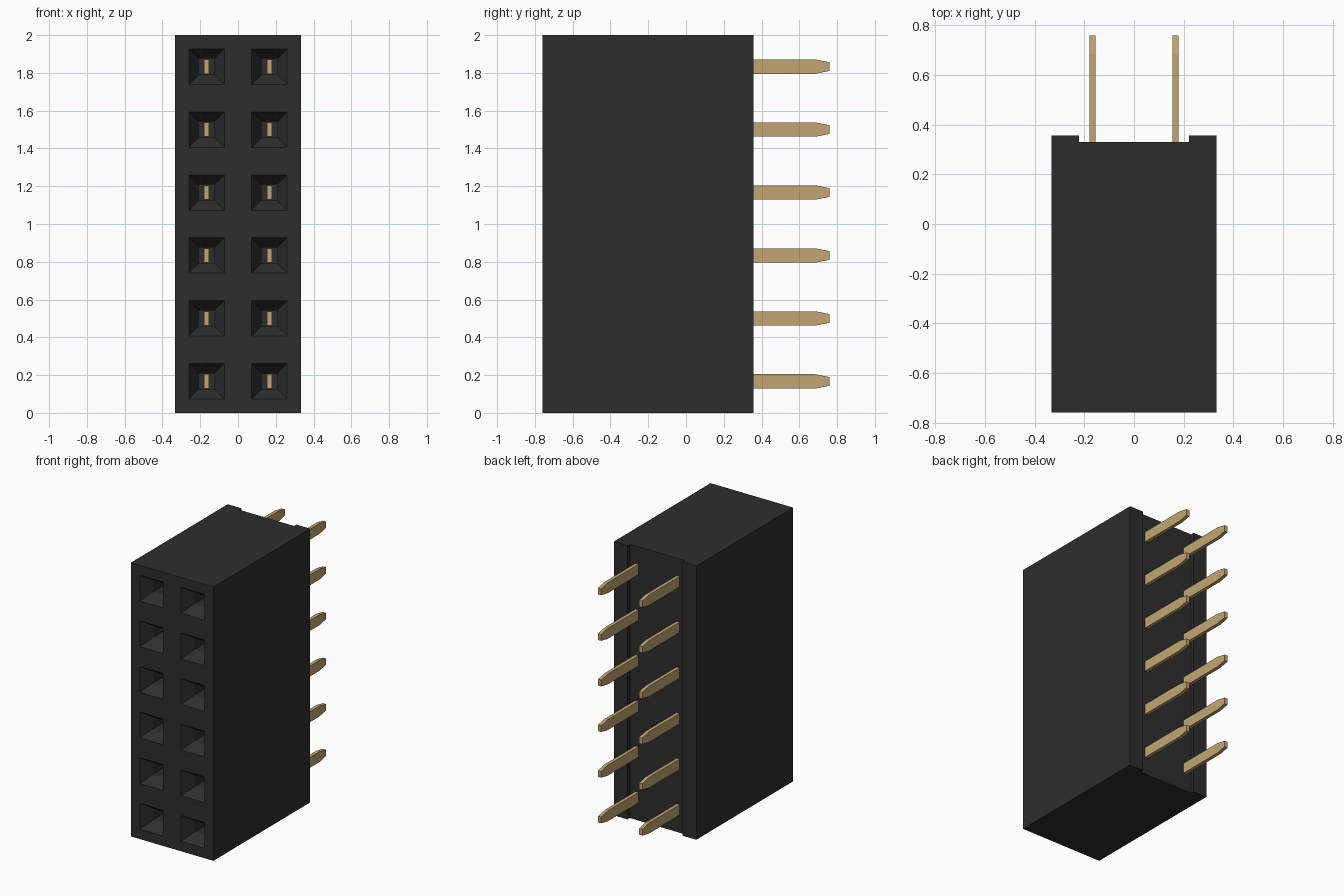
import bpy
import bmesh

if "Cube" in bpy.data.objects:
    bpy.data.objects.remove(bpy.data.objects["Cube"])

ROWS = 6
PITCH = 2 / ROWS
FRONT, BACK, RECESS = -0.76, 0.357, 0.33
HALF = PITCH


def material(name, color):
    mat = bpy.data.materials.new(name)
    mat.use_nodes = True
    mat.diffuse_color = color
    mat.node_tree.nodes["Principled BSDF"].inputs["Base Color"].default_value = color
    return mat


def make_object(name, bm, mat):
    bmesh.ops.recalc_face_normals(bm, faces=bm.faces[:])
    mesh = bpy.data.meshes.new(name)
    bm.to_mesh(mesh)
    bm.free()
    mesh.materials.append(mat)
    obj = bpy.data.objects.new(name, mesh)
    bpy.context.collection.objects.link(obj)
    return obj


def prism(bm, points, offset):
    """Extrude a closed outline by an offset vector."""
    face = bm.faces.new([bm.verts.new(p) for p in points])
    ext = bmesh.ops.extrude_face_region(bm, geom=[face])
    verts = [g for g in ext["geom"] if isinstance(g, bmesh.types.BMVert)]
    bmesh.ops.translate(bm, verts=verts, vec=offset)


def socket(bm, x, z):
    """Square funnel leading into a straight shaft."""
    rings = []
    for y, r in ((FRONT - 0.04, 0.12), (FRONT + 0.08, 0.042), (-0.1, 0.042)):
        rings.append([bm.verts.new((x + sx * r, y, z + sz * r))
                      for sx, sz in ((-1, -1), (1, -1), (1, 1), (-1, 1))])
    bm.faces.new(rings[0])
    bm.faces.new(rings[-1])
    for a, b in zip(rings, rings[1:]):
        for i in range(4):
            j = (i + 1) % 4
            bm.faces.new((a[i], a[j], b[j], b[i]))


black = material("black plastic", (0.027, 0.027, 0.027, 1))
gold = material("gold metal", (0.54, 0.38, 0.17, 1))
positions = [(side * PITCH / 2, (row + 0.5) * PITCH)
             for side in (-1, 1) for row in range(ROWS)]

# Housing with a shallow channel down its back
bm = bmesh.new()
lip = 0.222
outline = [(-HALF, FRONT), (HALF, FRONT), (HALF, BACK), (lip, BACK),
           (lip, RECESS), (-lip, RECESS), (-lip, BACK), (-HALF, BACK)]
prism(bm, [(x, y, 0) for x, y in outline], (0, 0, 2))
housing = make_object("housing", bm, black)

# Sockets cut into the front
bm = bmesh.new()
for x, z in positions:
    socket(bm, x, z)
cutter = make_object("socket_cutter", bm, black)
cutter.hide_render = True
cut = housing.modifiers.new("sockets", 'BOOLEAN')
cut.operation = 'DIFFERENCE'
cut.solver = 'EXACT'
cut.object = cutter
bpy.context.view_layer.objects.active = housing
bpy.ops.object.modifier_apply(modifier=cut.name)
bpy.data.objects.remove(cutter)

# Flat contact pins with tapered tips
half_pin, half_tip, thick = 0.038, 0.023, 0.025
pin_outline = [(-0.2, -half_pin), (0.685, -half_pin), (0.76, -half_tip),
               (0.76, half_tip), (0.685, half_pin), (-0.2, half_pin)]
for i, (x, z) in enumerate(positions):
    bm = bmesh.new()
    prism(bm, [(x - thick / 2, y, z + dz) for y, dz in pin_outline], (thick, 0, 0))
    side = "right" if x < 0 else "left"
    make_object(f"{side}_pin_{i % ROWS + 1}", bm, gold)
